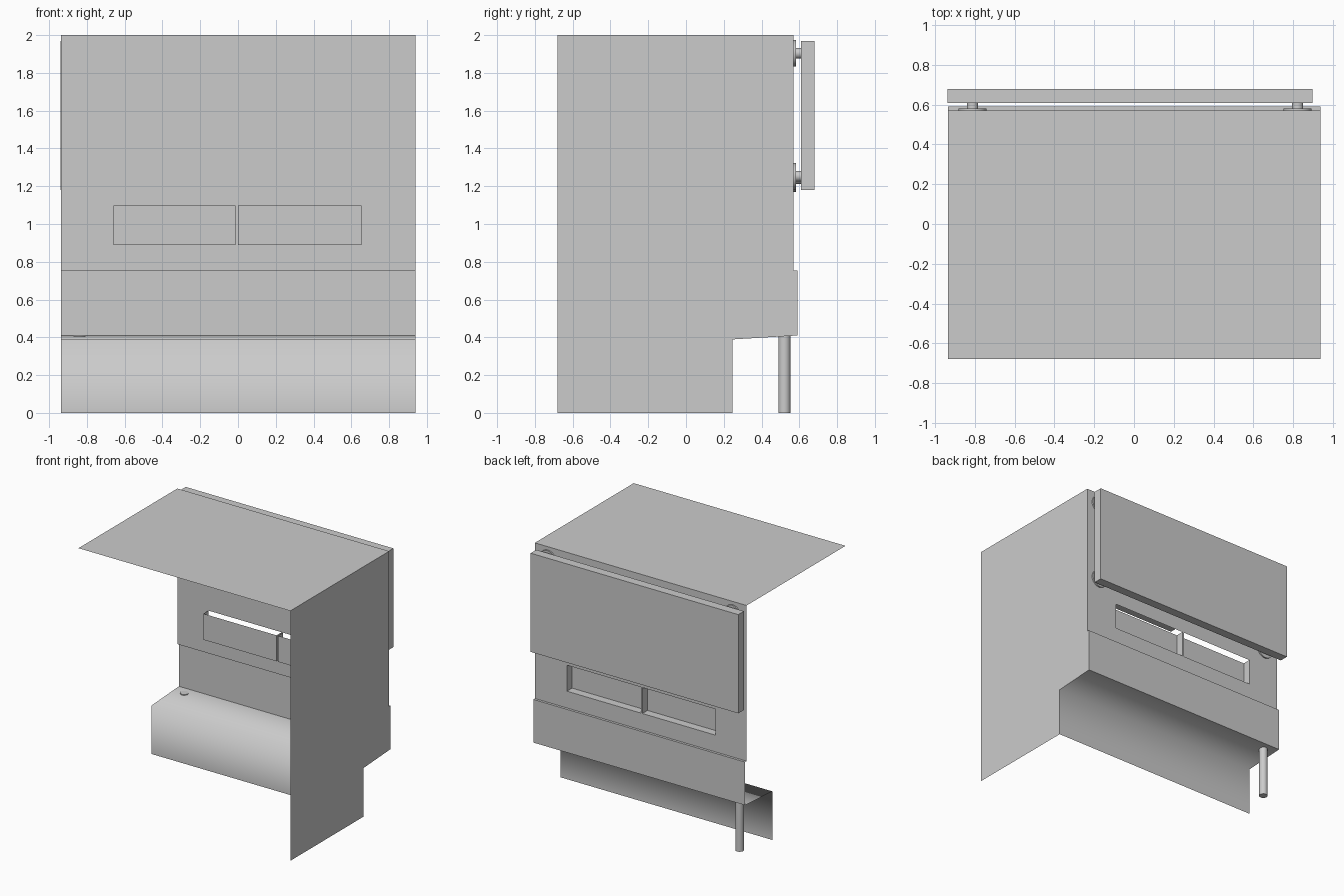
import bpy, bmesh, math

if "Cube" in bpy.data.objects:
    bpy.data.objects.remove(bpy.data.objects["Cube"])

XL, XR = -0.936, 0.939          # room width
YF, YW, YL = -0.68, 0.57, 0.59  # open front, upper wall, lower wall
LEDGE, Z_BACK, Z_FRONT, Y_STEP = 0.755, 0.41, 0.389, 0.245
WIN_X = [(-0.66, -0.013), (0.0, 0.655)]
WIN_Z = (0.889, 1.097)
BIN_Y = 0.505


def make(name, faces, smooth=False):
    """Object from a list of polygons, shared corners merged."""
    bm = bmesh.new()
    for f in faces:
        bm.faces.new([bm.verts.new(p) for p in f])
    bmesh.ops.remove_doubles(bm, verts=bm.verts, dist=1e-5)
    me = bpy.data.meshes.new(name)
    bm.to_mesh(me)
    bm.free()
    for p in me.polygons:
        p.use_smooth = smooth
    ob = bpy.data.objects.new(name, me)
    bpy.context.collection.objects.link(ob)
    return ob


def strip(profile):
    """Sweep a (y, z) profile across the room width."""
    return [[(XL, *a), (XR, *a), (XR, *b), (XL, *b)]
            for a, b in zip(profile, profile[1:])]


def cylinder(name, r, depth, loc, rot=(0, 0, 0)):
    bpy.ops.mesh.primitive_cylinder_add(vertices=32, radius=r, depth=depth,
                                        location=loc, rotation=rot)
    ob = bpy.context.object
    ob.name = name
    bpy.ops.object.shade_smooth_by_angle(angle=math.radians(40))
    return ob


# Ceiling and the single side wall
make("ceiling", [[(XL, YF, 2), (XR, YF, 2), (XR, YW, 2), (XL, YW, 2)]])
outline = [(YF, 0), (Y_STEP, 0), (Y_STEP, Z_FRONT), (YL, Z_BACK),
           (YL, LEDGE), (YW, LEDGE), (YW, 2), (YF, 2)]
make("side_wall", [[(XR, y, z) for y, z in outline]])

# Upper back wall: grid of cells with the two openings left out
xs = [XL, *WIN_X[0], *WIN_X[1], XR]
zs = [LEDGE, *WIN_Z, 2]
cells = []
for i in range(5):
    for k in range(3):
        if k == 1 and i in (1, 3):
            continue
        a, b, c, d = xs[i], xs[i + 1], zs[k], zs[k + 1]
        cells.append([(a, YW, c), (b, YW, c), (b, YW, d), (a, YW, d)])
make("upper_back_wall", cells)

# Lower back wall with its ledge
make("lower_back_wall", strip([(YL, Z_BACK), (YL, LEDGE), (YW, LEDGE)]))

# Raised step: riser and sloping top, shaded smooth as one surface
make("raised_step", strip([(Y_STEP, 0), (Y_STEP, Z_FRONT), (YL, Z_BACK)]), True)

# Open-topped bins recessed behind the openings
z0, z1 = WIN_Z
for n, (a, b) in enumerate(WIN_X):
    make(f"recessed_bin_{n + 1}", [
        [(a, BIN_Y, z0), (b, BIN_Y, z0), (b, BIN_Y, z1), (a, BIN_Y, z1)],
        [(a, BIN_Y, z0), (a, YW, z0), (b, YW, z0), (b, BIN_Y, z0)],
        [(a, BIN_Y, z0), (a, BIN_Y, z1), (a, YW, z1), (a, YW, z0)],
        [(b, BIN_Y, z0), (b, YW, z0), (b, YW, z1), (b, BIN_Y, z1)],
    ])

# Drain pipe below the step
cylinder("drain_pipe", 0.032, 0.411, (-0.84, 0.521, 0.2055))

# Rear panel
bpy.ops.mesh.primitive_cube_add(size=1, location=(-0.02, 0.6445, 1.575))
panel = bpy.context.object
panel.name = "rear_panel"
panel.scale = (1.838, 0.071, 0.79)

# Standoff mounts: flange plus stud at each panel corner
side = (math.pi / 2, 0, 0)
for n, (x, z) in enumerate([(-0.812, 1.904), (0.823, 1.904),
                            (-0.812, 1.24), (0.823, 1.253)]):
    cylinder(f"mount_flange_{n + 1}", 0.07, 0.012, (x, 0.576, z), side)
    cylinder(f"mount_stud_{n + 1}", 0.028, 0.03, (x, 0.596, z), side)
